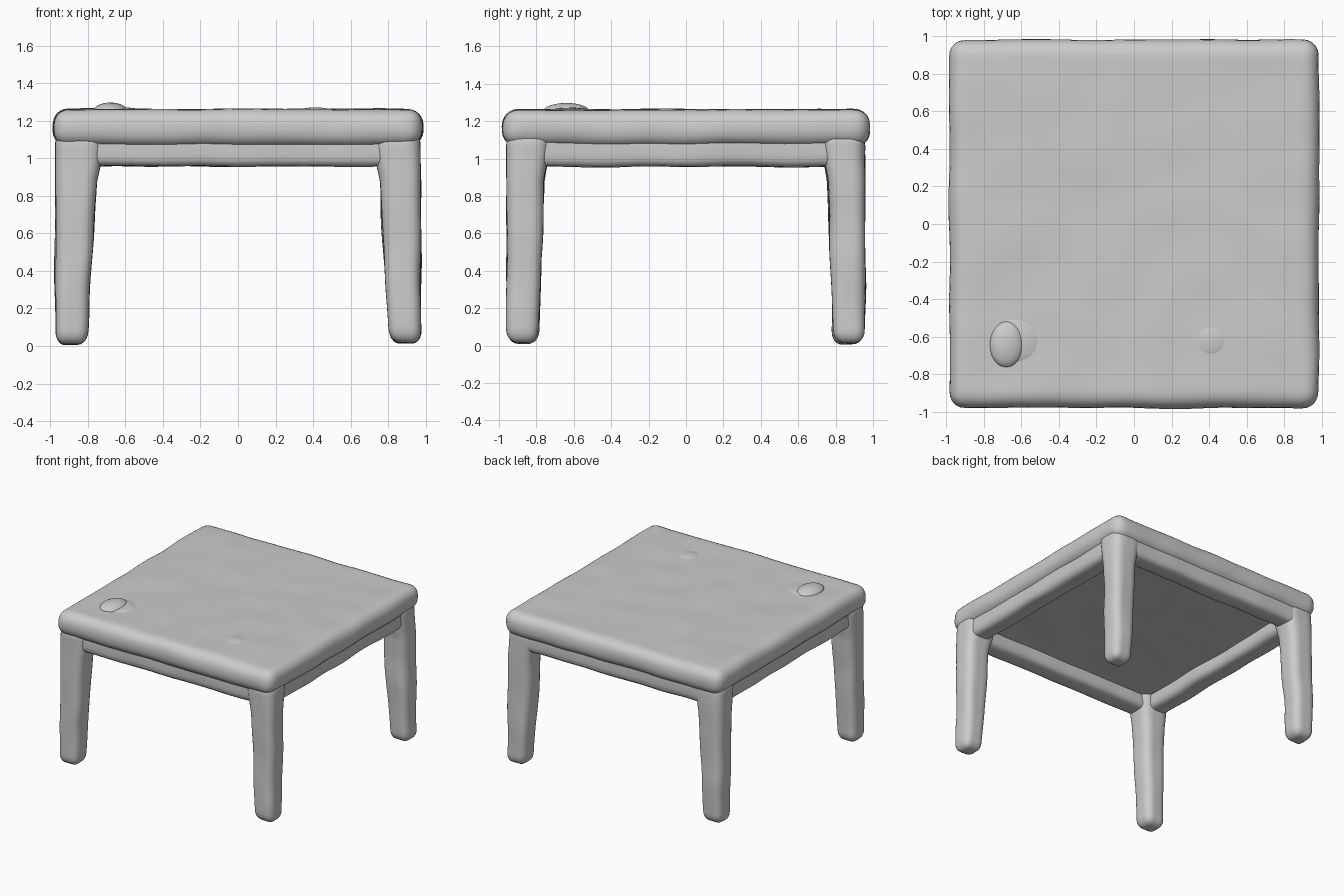
import bpy, bmesh
from mathutils import Vector, noise

if "Cube" in bpy.data.objects:
    bpy.data.objects.remove(bpy.data.objects["Cube"])

# One matte grey for the whole table
grey = bpy.data.materials.new("clay grey")
grey.use_nodes = True
tint = (0.6, 0.6, 0.6, 1)
grey.diffuse_color = tint
grey.node_tree.nodes["Principled BSDF"].inputs["Base Color"].default_value = tint


def wobble(p, amount):
    """Soft hand-shaped unevenness."""
    return noise.noise_vector(p * 3.5) * amount


def finish(name, bm, amount):
    for v in bm.verts:
        v.co += wobble(v.co, amount)
    bmesh.ops.recalc_face_normals(bm, faces=bm.faces)
    mesh = bpy.data.meshes.new(name)
    bm.to_mesh(mesh)
    bm.free()
    mesh.materials.append(grey)
    mesh.shade_smooth()
    obj = bpy.data.objects.new(name, mesh)
    bpy.context.collection.objects.link(obj)
    return obj


def soft_box(name, low, high, radius, step=0.03, amount=0.008, shape=None):
    """Dense box with rounded edges, an optional reshaping rule and wobble."""
    low, high = Vector(low), Vector(high)
    middle, half = (low + high) / 2, (high - low) / 2
    bm = bmesh.new()
    bmesh.ops.create_cube(bm, size=2)
    for v in bm.verts:
        v.co = Vector(a * b for a, b in zip(v.co, half))
    for axis in range(3):
        normal = Vector((0, 0, 0))
        normal[axis] = 1
        count = max(4, round(2 * half[axis] / step))
        for i in range(1, count):
            bmesh.ops.bisect_plane(
                bm, geom=bm.verts[:] + bm.edges[:] + bm.faces[:],
                plane_co=normal * half[axis] * (2 * i / count - 1), plane_no=normal)
    for v in bm.verts:
        core = Vector(max(r - h, min(h - r, c))
                      for c, h, r in zip(v.co, half, [radius] * 3))
        v.co = core + (v.co - core).normalized() * radius + middle
        if shape:
            v.co = shape(v.co)
    return finish(name, bm, amount)


# Thick slab with rounded rim
soft_box("table_top", (-0.985, -0.98, 1.065), (0.985, 0.985, 1.262), 0.085)

# Apron rails around the recessed underside
for side, y in (("front", -0.855), ("back", 0.865)):
    soft_box(side + "_apron", (-0.93, y - 0.085, 0.957), (0.93, y + 0.085, 1.15), 0.05)
for side, x in (("right", -0.865), ("left", 0.865)):
    soft_box(side + "_apron", (x - 0.085, -0.92, 0.957), (x + 0.085, 0.92, 1.15), 0.05)

# Legs: straight outside, tapering on the inner faces towards the foot
for depth, sy in (("front", -1), ("back", 1)):
    for side, sx in (("right", -1), ("left", 1)):
        foot = 0.005 if sx < 0 else 0.015

        def taper(p, sx=sx, sy=sy):
            drop = max(0, 1 - p.z)
            flare = max(0, p.z - 0.88) * 0.15
            inner_x = (0.975 - p.x * sx) / 0.23
            inner_y = (0.958 - p.y * sy) / 0.205
            p.x += sx * inner_x * (0.06 * drop - flare)
            p.y += sy * inner_y * (0.035 * drop - flare)
            return p

        xs = sorted((sx * 0.745, sx * 0.975))
        ys = sorted((sy * 0.753, sy * 0.958))
        soft_box(depth + "_" + side + "_leg", (xs[0], ys[0], foot),
                 (xs[1], ys[1], 1.15), 0.07, 0.025, 0.009, taper)


# Small lumps on the surface
def lump(name, centre, size):
    bm = bmesh.new()
    bmesh.ops.create_uvsphere(bm, u_segments=32, v_segments=16, radius=1)
    for v in bm.verts:
        v.co = Vector(a * b for a, b in zip(v.co, size)) + Vector(centre)
    finish(name, bm, 0.006)


lump("large_lump", (-0.68, -0.64, 1.255), (0.09, 0.125, 0.043))
lump("large_lump_skirt", (-0.64, -0.62, 1.25), (0.14, 0.13, 0.024))
lump("small_lump", (0.41, -0.62, 1.25), (0.09, 0.09, 0.02))
